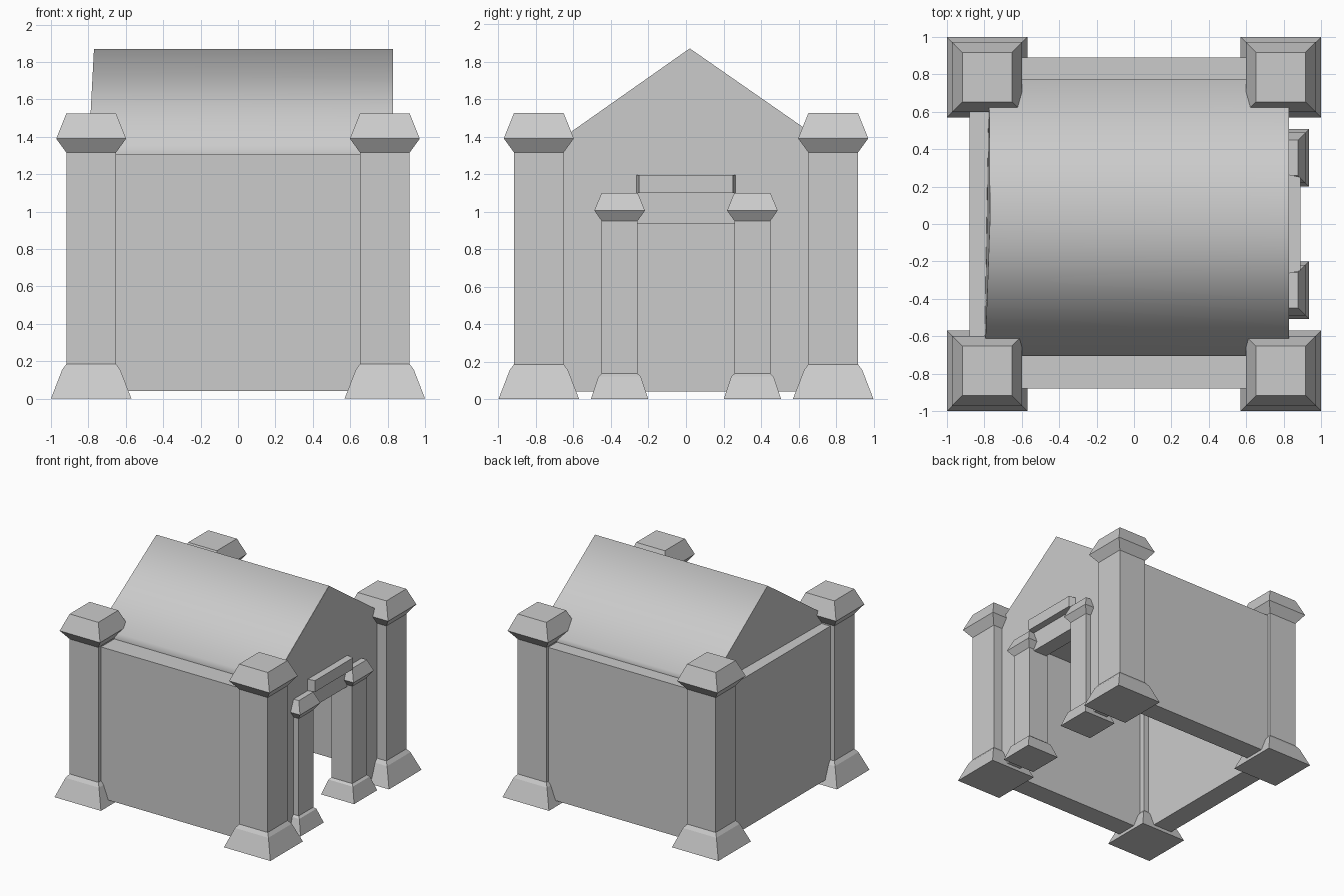
import bpy, bmesh, math

if "Cube" in bpy.data.objects:
    bpy.data.objects.remove(bpy.data.objects["Cube"])


def finish(name, bm):
    bmesh.ops.recalc_face_normals(bm, faces=bm.faces)
    mesh = bpy.data.meshes.new(name)
    bm.to_mesh(mesh)
    bm.free()
    ob = bpy.data.objects.new(name, mesh)
    bpy.context.collection.objects.link(ob)
    return ob


def loft(name, rings):
    """Skin a list of equal-length vertex rings and close both ends."""
    bm = bmesh.new()
    vs = [[bm.verts.new(p) for p in r] for r in rings]
    n = len(vs[0])
    for a, b in zip(vs, vs[1:]):
        for i in range(n):
            j = (i + 1) % n
            bm.faces.new((a[i], a[j], b[j], b[i]))
    bm.faces.new(vs[0])
    bm.faces.new(vs[-1])
    return finish(name, bm)


def pillar(name, x, y, profile):
    """Square pillar from (half width, height) pairs."""
    square = [(-1, -1), (1, -1), (1, 1), (-1, 1)]
    return loft(name, [[(x + h * a, y + h * b, z) for a, b in square]
                       for h, z in profile])


def extrude_x(name, outline, x0, x1):
    """Extrude a (y, z) outline along x."""
    return loft(name, [[(x, y, z) for y, z in outline] for x in (x0, x1)])


def box(name, x0, x1, y0, y1, z0, z1):
    return extrude_x(name, [(y0, z0), (y1, z0), (y1, z1), (y0, z1)], x0, x1)


# Corner pillars: flared foot, shaft and pointed cap
corner = [(0.215, 0), (0.155, 0.155), (0.1325, 0.185), (0.1325, 1.315),
          (0.187, 1.39), (0.1325, 1.525)]
for sx, side in ((-1, "left"), (1, "right")):
    for sy, end in ((-1, "front"), (1, "back")):
        pillar(f"corner_pillar_{end}_{side}", 0.785 * sx, 0.785 * sy, corner)

# Smaller pillars either side of the doorway
door = [(0.153, 0), (0.113, 0.12), (0.096, 0.135), (0.096, 0.95),
        (0.135, 1.005), (0.096, 1.10)]
for sy, end in ((-1, "front"), (1, "back")):
    pillar(f"door_pillar_{end}", 0.782, 0.354 * sy, door)

# Three plain walls
box("front_wall", -0.8, 0.8, -0.88, -0.70, 0.04, 1.305)
box("back_wall", -0.8, 0.8, 0.71, 0.89, 0.04, 1.305)
box("left_wall", -0.88, -0.70, -0.8, 0.8, 0.04, 1.304)

# Gabled wall with the doorway cut out
extrude_x("gable_wall", [
    (-0.702, 0.04), (-0.26, 0.04), (-0.26, 0.935), (0.26, 0.935),
    (0.26, 0.04), (0.765, 0.04), (0.765, 1.343), (0.02, 1.866),
    (-0.702, 1.358)], 0.70, 0.83)

# Roof, its left end leaning slightly
roof_outline = [(-0.705, 1.30), (-0.705, 1.36), (0.02, 1.87),
                (0.775, 1.345), (0.775, 1.30)]
left_x = [-0.80, -0.797, -0.77, -0.775, -0.775]
roof = loft("roof", [[(x, y, z) for x, (y, z) in zip(left_x, roof_outline)],
                     [(0.829, y, z) for y, z in roof_outline]])
bpy.context.view_layer.objects.active = roof
roof.select_set(True)
bpy.ops.object.shade_smooth_by_angle(angle=math.radians(75))

# Lintel above the door, ends tapering outward
loft("lintel", [[(x, -h, 1.10), (x, h, 1.10), (x, h, 1.195), (x, -h, 1.195)]
                for x, h in ((0.80, 0.27), (0.89, 0.25))])
